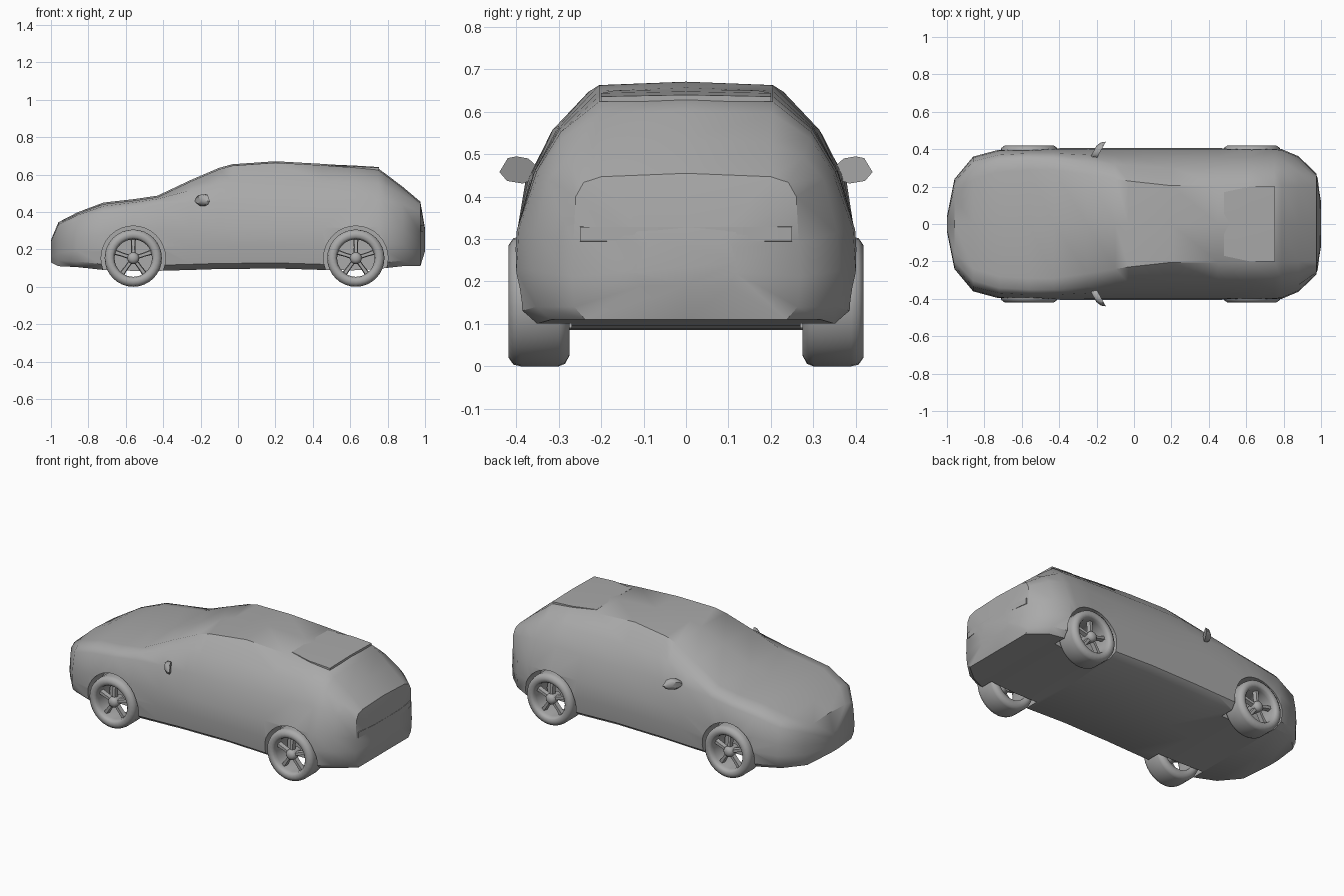
import bpy, bmesh, math
from mathutils import Matrix, Vector

if "Cube" in bpy.data.objects:
    bpy.data.objects.remove(bpy.data.objects["Cube"], do_unlink=True)

grey = bpy.data.materials.new("plain grey")
grey.use_nodes = True
COL = (0.4, 0.4, 0.4, 1)
grey.diffuse_color = COL
grey.node_tree.nodes["Principled BSDF"].inputs["Base Color"].default_value = COL


def finish(name, bm, angle=40):
    """Turn a bmesh into a shaded object."""
    bmesh.ops.recalc_face_normals(bm, faces=bm.faces)
    me = bpy.data.meshes.new(name)
    bm.to_mesh(me)
    bm.free()
    me.materials.append(grey)
    ob = bpy.data.objects.new(name, me)
    bpy.context.collection.objects.link(ob)
    smooth(ob, angle)
    return ob


def smooth(ob, angle):
    bpy.ops.object.select_all(action='DESELECT')
    ob.select_set(True)
    bpy.context.view_layer.objects.active = ob
    bpy.ops.object.shade_smooth_by_angle(angle=math.radians(angle))


def loft(bm, rings, close=False):
    """Skin closed rings of points, capping the ends unless the loft closes on itself."""
    vs = [[bm.verts.new(p) for p in r] for r in rings]
    n = len(vs[0])
    for a, b in zip(vs, vs[1:] + (vs[:1] if close else [])):
        for j in range(n):
            bm.faces.new((a[j], a[(j + 1) % n], b[(j + 1) % n], b[j]))
    if not close:
        bm.faces.new(vs[0])
        bm.faces.new(vs[-1])


# Body stations: x, half width, bottom z, belt z, belt y, roof edge y, top z
STATIONS = [
    (-1.00, .04, .13, .22, .035, .02, .25),
    (-.96, .24, .11, .31, .225, .15, .345),
    (-.86, .36, .105, .355, .335, .24, .397),
    (-.72, .398, .09, .40, .37, .28, .45),
    (-.56, .405, .085, .42, .378, .29, .468),
    (-.43, .405, .085, .44, .378, .29, .487),
    (-.25, .405, .09, .45, .370, .265, .572),
    (-.10, .405, .095, .45, .365, .24, .636),
    (-.03, .405, .095, .45, .363, .23, .655),
    (.20, .405, .098, .45, .362, .205, .671),
    (.45, .405, .09, .455, .360, .205, .657),
    (.62, .405, .088, .46, .357, .205, .645),
    (.75, .405, .095, .46, .352, .205, .632),
    (.79, .400, .10, .46, .345, .205, .603),
    (.88, .362, .11, .44, .325, .20, .535),
    (.975, .27, .11, .40, .260, .20, .455),
    (1.00, .12, .19, .28, .110, .08, .31),
]


def section(x, w, zb, bz, by, ry, zt):
    h = bz - zb
    half = [(.88 * w, zb), (.975 * w, zb + .03), (w, zb + .35 * h), (.985 * w, zb + .62 * h),
            (by, bz), ((by + ry) / 2 + .017 * w / .4, (bz + zt) / 2 + .006), (ry, zt - .008)]
    ring = [(0, zb)] + half + [(0, zt)] + [(-y, z) for y, z in reversed(half)]
    return [(x, y, z) for y, z in ring]


bm = bmesh.new()
loft(bm, [section(*s) for s in STATIONS])
body = finish("body", bm)

# Wheel wells cut from the body
WHEELS = [(x, s) for x in (-.56, .63) for s in (-1, 1)]
AXLE_Z, R = .153, .153
bm = bmesh.new()
for x, s in WHEELS:
    m = Matrix.Translation((x, s * .365, AXLE_Z)) @ Matrix.Rotation(math.pi / 2, 4, 'X')
    bmesh.ops.create_cone(bm, cap_ends=True, segments=32, radius1=.172, radius2=.172, depth=.19, matrix=m)
cutter = finish("wheel_well_cutter", bm)
cutter.hide_render = True
mod = body.modifiers.new("wells", 'BOOLEAN')
mod.object = cutter
mod.solver = 'EXACT'
bpy.context.view_layer.objects.active = body
bpy.ops.object.modifier_apply(modifier="wells")
bpy.data.objects.remove(cutter, do_unlink=True)
smooth(body, 40)


def wheel(name, cx, side):
    at = lambda r, a, y: (cx + r * math.cos(a), side * y, AXLE_Z + r * math.sin(a))
    # Tyre and rim barrel as one turned ring
    prof = [(.112, .278), (.128, .275), (.147, .285), (R, .30), (R, .39), (.149, .407),
            (.132, .419), (.112, .417), (.104, .408), (.100, .39), (.100, .285)]
    bm = bmesh.new()
    N = 32
    loft(bm, [[at(r, 2 * math.pi * i / N, y) for r, y in prof] for i in range(N)], close=True)
    finish(name + "_tyre", bm, 50)
    # Domed hub
    bm = bmesh.new()
    loft(bm, [[at(r, 2 * math.pi * i / 16, y) for i in range(16)]
              for r, y in [(.026, .33), (.032, .385), (.030, .398), (.020, .408), (.008, .412)]])
    finish(name + "_hub", bm)
    # Five tapered spokes
    bm = bmesh.new()
    for k in range(5):
        a = math.pi / 2 + k * 2 * math.pi / 5
        rings = []
        for r, hw, y in [(.015, .012, .392), (.06, .011, .388), (.104, .014, .385)]:
            rings.append([at(math.hypot(r, d), a + math.atan2(d, r), yy)
                          for d, yy in [(-hw, y - .025), (hw, y - .025), (hw * .7, y), (-hw * .7, y)]])
        loft(bm, rings)
    finish(name + "_spokes", bm)


for x, s in WHEELS:
    wheel(("front" if x < 0 else "rear") + ("_left" if s > 0 else "_right") + "_wheel", x, s)

# Door mirrors: leaf outline swept back, with a rounded front shell
LEAF = [(.342, .447), (.352, .472), (.372, .490), (.40, .495), (.42, .491),
        (.440, .458), (.422, .437), (.385, .431)]
for s, tag in [(1, "left"), (-1, "right")]:
    rings = []
    for dx, k in [(-.026, .55), (-.012, .93), (.012, 1)]:
        rings.append([(-.19 + (.39 + (y - .39) * k - .39) * .55 + dx, s * (.39 + (y - .39) * k),
                       .463 + (z - .463) * k) for y, z in LEAF])
    bm = bmesh.new()
    loft(bm, rings)
    finish("mirror_" + tag, bm)


# Roof spoiler lip and rear bumper ledge
bm = bmesh.new()
loft(bm, [[(x, -y, z), (x, y, z), (x, y, z + .012), (x, 0, z + .016), (x, -y, z + .012)]
          for x, y, z in [(.48, .17, .638), (.62, .20, .632), (.755, .20, .624)]])
finish("roof_spoiler", bm, 30)

bm = bmesh.new()
loft(bm, [[(.95, y, .29), (x, y, .295), (x, y, .328), (.95, y, .338)]
          for y, x in [(-.25, .982), (-.12, .997), (.12, .997), (.25, .982)]])
finish("bumper_ledge", bm, 30)
